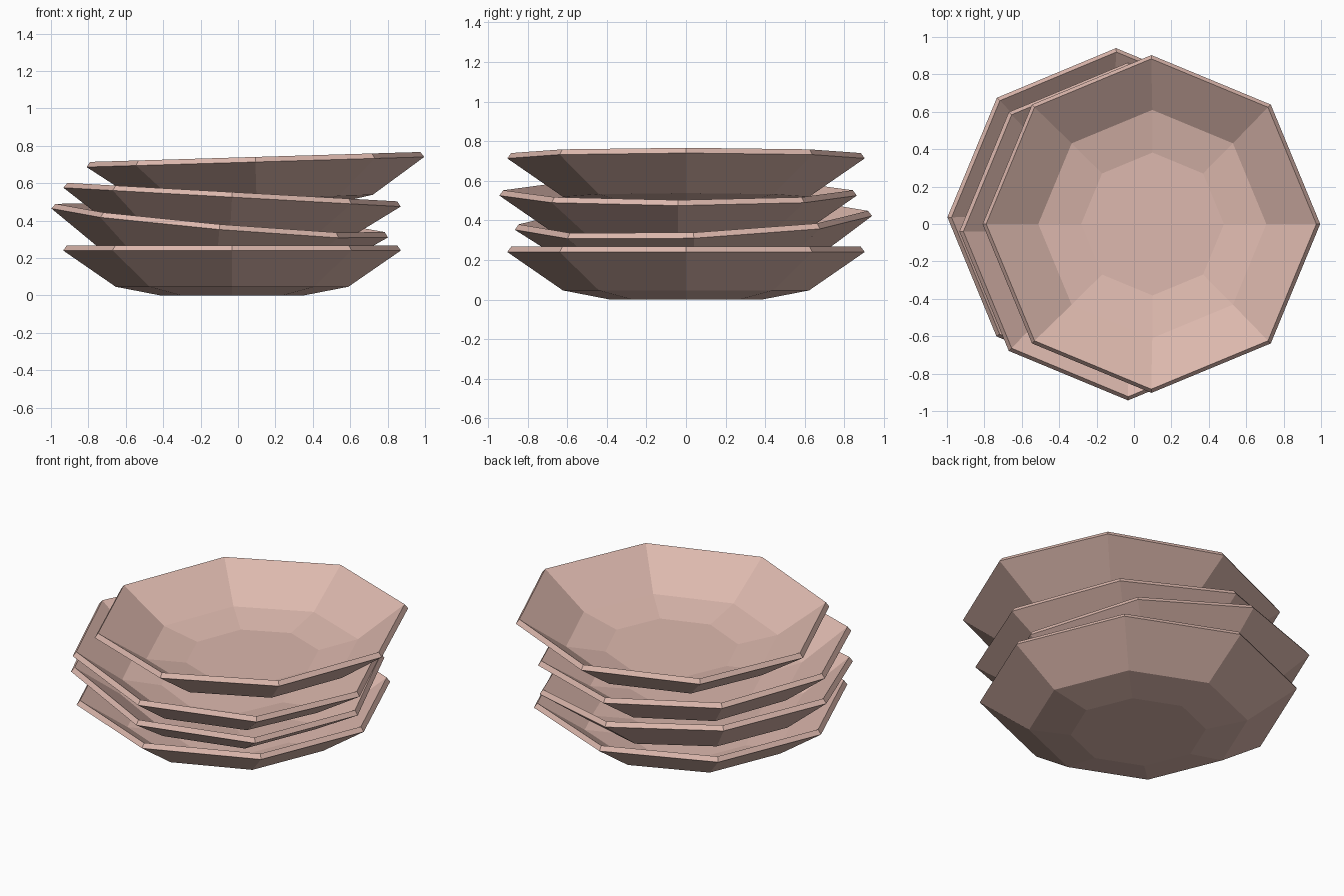
import bpy
import bmesh
from math import cos, sin, pi
from mathutils import Vector, Matrix

cube = bpy.data.objects.get("Cube")
if cube:
    bpy.data.objects.remove(cube, do_unlink=True)

clay = bpy.data.materials.new("dusty pink clay")
clay.use_nodes = True
colour = (0.72, 0.48, 0.42, 1)
clay.diffuse_color = colour
clay.node_tree.nodes["Principled BSDF"].inputs["Base Color"].default_value = colour

SIDES = 8
RIM = 0.24
# Radius and height, from the underside out over the rim and down to the inner floor
PROFILE = [(0.385, 0), (0.622, 0.046), (0.903, RIM), (0.883, 0.267),
           (0.61, 0.078), (0.382, 0.033)]


def bowl(name, rim_centre, slope_x, slope_y):
    """Octagonal bowl whose rim plane rises by the given slopes along x and y."""
    bm = bmesh.new()
    rings = []
    for r, z in PROFILE:
        angles = [2 * pi * i / SIDES for i in range(SIDES)]
        rings.append([bm.verts.new((r * cos(a), r * sin(a), z - RIM)) for a in angles])
    # Walls and rim
    for low, high in zip(rings, rings[1:]):
        for i in range(SIDES):
            j = (i + 1) % SIDES
            bm.faces.new((low[i], low[j], high[j], high[i]))
    # Flat underside and inner floor
    bm.faces.new(rings[0][::-1])
    bm.faces.new(rings[-1])
    bmesh.ops.recalc_face_normals(bm, faces=bm.faces)

    # Tilt about the rim centre
    up = Vector((-slope_x, -slope_y, 1)).normalized()
    tilt = Vector((0, 0, 1)).rotation_difference(up).to_matrix().to_4x4()
    mesh = bpy.data.meshes.new(name)
    bm.to_mesh(mesh)
    bm.free()
    mesh.materials.append(clay)
    obj = bpy.data.objects.new(name, mesh)
    obj.matrix_world = Matrix.Translation(rim_centre) @ tilt
    bpy.context.collection.objects.link(obj)
    return obj


# Loose stack from the table up
bowl("bottom_bowl", (-0.032, 0, RIM), 0, 0)
bowl("second_bowl", (-0.098, 0.038, 0.387), -0.086, 0.039)
bowl("third_bowl", (-0.032, -0.04, 0.525), -0.056, 0)
bowl("top_bowl", (0.093, 0, 0.713), 0.03, 0)
